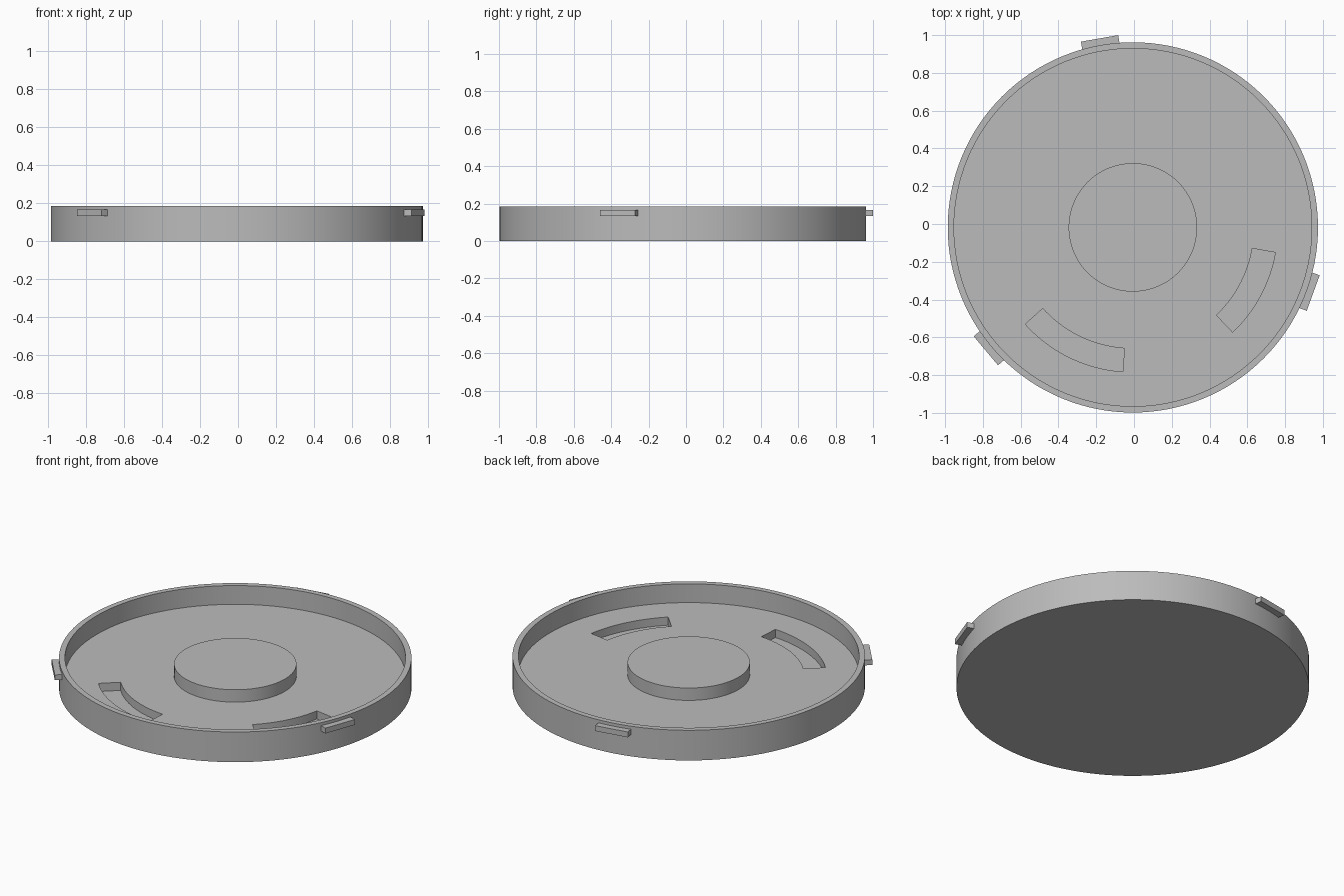
import bpy, bmesh, math
from mathutils import Matrix, Vector

if "Cube" in bpy.data.objects:
    bpy.data.objects.remove(bpy.data.objects["Cube"])

CENTRE = Vector((-0.006, -0.018, 0))
SEGMENTS = 128

grey = bpy.data.materials.new("plain grey")
grey.use_nodes = True
colour = (0.5, 0.5, 0.5, 1)
grey.diffuse_color = colour
grey.node_tree.nodes["Principled BSDF"].inputs["Base Color"].default_value = colour


def finish(bm, name):
    bmesh.ops.recalc_face_normals(bm, faces=bm.faces)
    mesh = bpy.data.meshes.new(name)
    bm.to_mesh(mesh)
    bm.free()
    mesh.materials.append(grey)
    obj = bpy.data.objects.new(name, mesh)
    obj.location = CENTRE
    bpy.context.collection.objects.link(obj)
    return obj


def lathe(name, profile):
    """Revolve (radius, height) points that start and end on the axis."""
    bm = bmesh.new()
    rings = []
    for r, z in profile:
        rings.append([bm.verts.new((r * math.cos(a), r * math.sin(a), z))
                      for a in (math.tau * i / SEGMENTS for i in range(SEGMENTS))])
    for low, high in zip(rings, rings[1:]):
        for i in range(SEGMENTS):
            j = (i + 1) % SEGMENTS
            bm.faces.new((low[i], low[j], high[j], high[i]))
    bm.faces.new(rings[0])
    bm.faces.new(rings[-1])
    return finish(bm, name)


def arc_block(name, start, end, inner, outer, bottom, top, steps=20):
    """Solid curved bar between two angles in degrees."""
    angles = [math.radians(start + (end - start) * i / steps) for i in range(steps + 1)]
    outline = [(inner, a) for a in angles] + [(outer, a) for a in reversed(angles)]
    bm = bmesh.new()
    face = bm.faces.new([bm.verts.new((r * math.cos(a), r * math.sin(a), bottom))
                         for r, a in outline])
    moved = bmesh.ops.extrude_face_region(bm, geom=[face])["geom"]
    bmesh.ops.translate(bm, vec=(0, 0, top - bottom),
                        verts=[v for v in moved if isinstance(v, bmesh.types.BMVert)])
    return finish(bm, name)


# Shallow dish with a rim wall and a raised centre boss
dish = lathe("dish", [(0.98, 0), (0.98, 0.185), (0.947, 0.185), (0.947, 0.07),
                      (0.34, 0.07), (0.34, 0.146)])

# Curved pockets sunk into the floor
for side, start, end in (("right", 222, 266), ("left", -46.4, -10)):
    cutter = arc_block("pocket_cutter_" + side, start, end, 0.642, 0.766, 0.02, 0.12)
    cutter.hide_render = True
    cutter.hide_viewport = True
    cut = dish.modifiers.new("pocket_" + side, "BOOLEAN")
    cut.operation = "DIFFERENCE"
    cut.solver = "EXACT"
    cut.object = cutter

# Apply the pockets, then remove the cutters
bpy.context.view_layer.update()
cut_mesh = bpy.data.meshes.new_from_object(
    dish.evaluated_get(bpy.context.evaluated_depsgraph_get()))
dish.modifiers.clear()
dish.data = cut_mesh
for obj in [o for o in bpy.data.objects if o.name.startswith("pocket_cutter")]:
    bpy.data.objects.remove(obj)

bpy.ops.object.select_all(action="DESELECT")
dish.select_set(True)
bpy.context.view_layer.objects.active = dish
bpy.ops.object.shade_smooth_by_angle(angle=math.radians(30))

# Three locking tabs around the rim
for side, angle in (("back", 100), ("right", 220), ("left", 340)):
    bm = bmesh.new()
    bmesh.ops.create_cube(bm, size=1, matrix=Matrix.Rotation(math.radians(angle), 4, "Z")
                          @ Matrix.Translation((0.988, 0, 0.15))
                          @ Matrix.Diagonal((0.056, 0.2, 0.033, 1)))
    finish(bm, "locking_tab_" + side)
